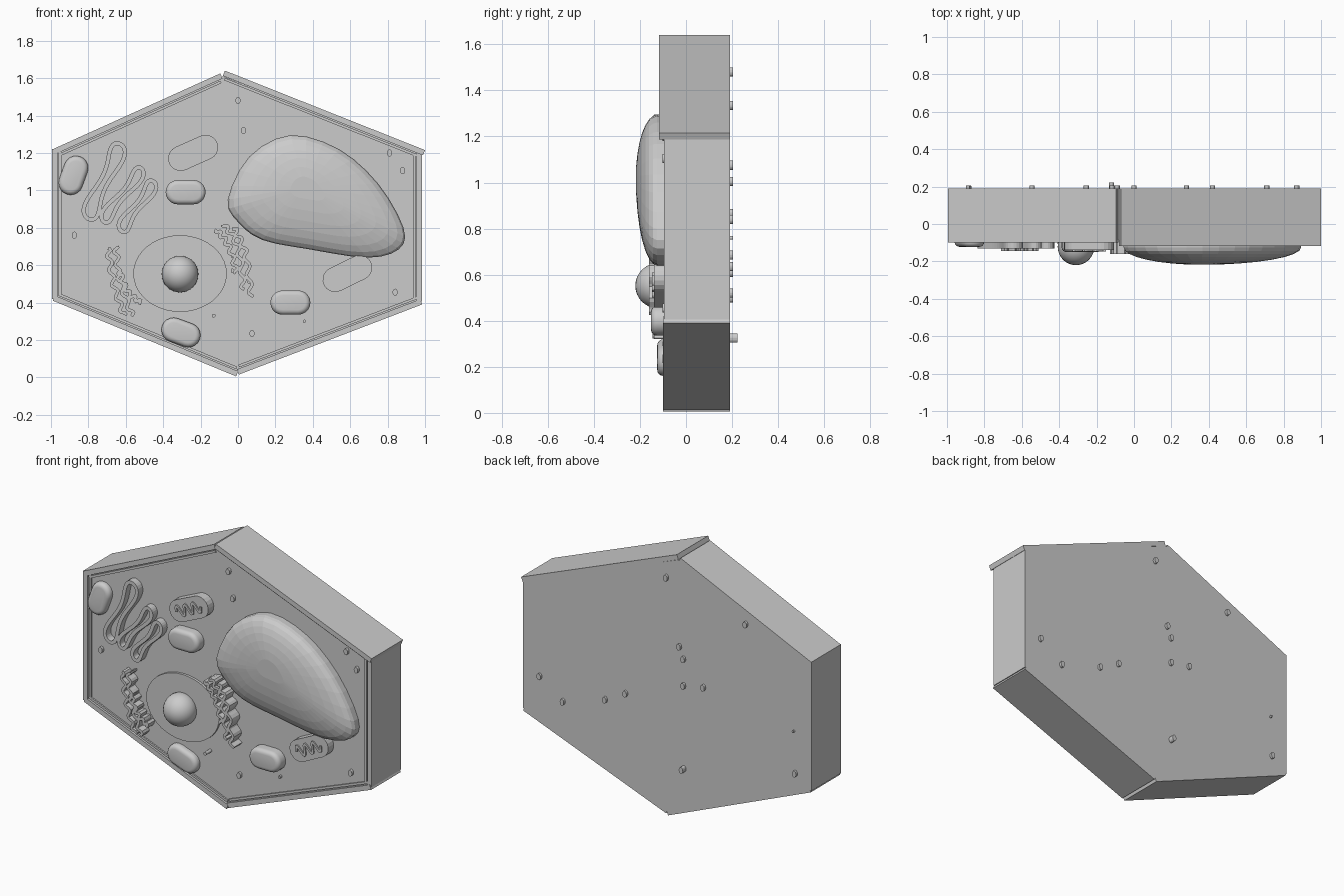
import bpy, bmesh, math
from mathutils import Vector

cube = bpy.data.objects.get("Cube")
if cube:
    bpy.data.objects.remove(cube, do_unlink=True)

grey = bpy.data.materials.new("light_grey")
grey.use_nodes = True
colour = (0.6, 0.6, 0.6, 1)
grey.diffuse_color = colour
grey.node_tree.nodes["Principled BSDF"].inputs["Base Color"].default_value = colour

FACE = -0.085   # front of the base plate
BACK = 0.19     # rear plane


def finish(name, bm, smooth=False):
    bmesh.ops.recalc_face_normals(bm, faces=bm.faces)
    mesh = bpy.data.meshes.new(name)
    bm.to_mesh(mesh)
    bm.free()
    mesh.materials.append(grey)
    obj = bpy.data.objects.new(name, mesh)
    bpy.context.collection.objects.link(obj)
    if smooth:
        bpy.ops.object.select_all(action='DESELECT')
        obj.select_set(True)
        bpy.context.view_layer.objects.active = obj
        bpy.ops.object.shade_smooth_by_angle(angle=math.radians(40))
    return obj


def extrude_back(bm, depth):
    res = bmesh.ops.extrude_face_region(bm, geom=bm.faces[:])
    verts = [g for g in res["geom"] if isinstance(g, bmesh.types.BMVert)]
    bmesh.ops.translate(bm, verts=verts, vec=(0, depth, 0))


def prism(name, pts, front, back, bevel=0, smooth=False):
    bm = bmesh.new()
    bm.faces.new([bm.verts.new((x, front, z)) for x, z in pts])
    extrude_back(bm, back - front)
    if bevel:
        edges = [e for e in bm.edges if all(v.co.y < front + 1e-4 for v in e.verts)]
        bmesh.ops.bevel(bm, geom=edges, offset=bevel, segments=4, profile=0.5, affect='EDGES')
    return finish(name, bm, smooth)


def spline(pts, closed, steps=6):
    p = [Vector(q) for q in pts]
    n = len(p)
    get = (lambda i: p[i % n]) if closed else (lambda i: p[max(0, min(n - 1, i))])
    out = []
    for i in range(n if closed else n - 1):
        a, b, c, d = (get(i + k) for k in (-1, 0, 1, 2))
        for s in range(steps):
            t = s / steps
            out.append(0.5 * (2 * b + (c - a) * t + (2 * a - 5 * b + 4 * c - d) * t ** 2
                              + (3 * b - a - 3 * c + d) * t ** 3))
    return out if closed else out + [p[-1]]


def ribbon(name, pts, width, front, back, closed=False):
    bm = bmesh.new()
    n = len(pts)
    pairs = []
    for i, p in enumerate(pts):
        a = pts[(i - 1) % n] if closed else pts[max(i - 1, 0)]
        b = pts[(i + 1) % n] if closed else pts[min(i + 1, n - 1)]
        t = (b - a).normalized() * width / 2
        pairs.append([bm.verts.new((p.x - s * t.y, front, p.y + s * t.x)) for s in (1, -1)])
    for i in range(n if closed else n - 1):
        (a, b), (c, d) = pairs[i], pairs[(i + 1) % n]
        bm.faces.new((a, b, d, c))
    extrude_back(bm, back - front)
    return finish(name, bm)


def capsule(cx, cz, length, radius, degrees, n=10):
    a = math.radians(degrees)
    pts = []
    for side in (1, -1):
        for i in range(n + 1):
            t = -math.pi / 2 + math.pi * i / n
            u, w = side * (length - radius + radius * math.cos(t)), side * radius * math.sin(t)
            pts.append((cx + u * math.cos(a) - w * math.sin(a), cz + u * math.sin(a) + w * math.cos(a)))
    return pts


def ellipse(cx, cz, rx, rz, n=32):
    return [(cx + rx * math.cos(math.tau * i / n), cz + rz * math.sin(math.tau * i / n)) for i in range(n)]


# Base plate
hexagon = [Vector(p) for p in [(0, 0.025), (0.97, 0.40), (0.97, 1.205), (-0.08, 1.61), (-0.975, 1.215), (-0.975, 0.42)]]
centre = Vector((0, 0.81))
prism("base_plate", hexagon, FACE, BACK)

# Outer wall slabs and the inner membrane strips
walls = [("lower_left", (-0.99, 0.41), (-0.01, 0.005), -0.1),
         ("lower_right", (0.005, 0.015), (0.985, 0.39), -0.1),
         ("right", (0.985, 0.405), (0.985, 1.2), -0.095),
         ("upper_right", (1.0, 1.215), (-0.07, 1.64), -0.118),
         ("upper_left", (-0.095, 1.625), (-0.99, 1.22), -0.1),
         ("left", (-0.995, 1.22), (-0.995, 0.42), -0.1)]
for name, a, b, front in walls:
    a, b = Vector(a), Vector(b)
    t = (b - a).normalized()
    inward = Vector((-t.y, t.x))
    prism(name + "_wall", [a, b, b + inward * 0.03, a + inward * 0.03], front, BACK)
    m = inward * 0.036
    a2, b2 = a + m + t * 0.015, b + m - t * 0.015
    prism(name + "_membrane", [a2, b2, b2 + inward * 0.014, a2 + inward * 0.014], -0.094, FACE + 0.01)

# Large vacuole: faceted dome over an egg outline
outline = spline([(-0.055, 0.95), (0.06, 1.18), (0.28, 1.295), (0.54, 1.22), (0.75, 1.035),
                  (0.885, 0.8), (0.86, 0.685), (0.69, 0.64), (0.38, 0.685), (0.13, 0.735), (0.0, 0.83)], True, 3)
peak = Vector((0.36, 1.02))
bm = bmesh.new()
rings = []
levels = 8
for k in range(levels + 1):
    ang = math.pi / 2 * k / levels
    s, y = (1, FACE) if k == 0 else (math.cos(ang - math.pi / 16), -0.125 - 0.093 * math.sin(ang - math.pi / 16))
    rings.append([bm.verts.new((q.x, y, q.y)) for q in (peak.lerp(p, s) for p in outline)])
n = len(outline)
for r0, r1 in zip(rings, rings[1:]):
    for i in range(n):
        bm.faces.new((r0[i], r0[(i + 1) % n], r1[(i + 1) % n], r1[i]))
bm.faces.new(rings[-1])
bm.faces.new(rings[0])
finish("vacuole", bm)

# Nucleus disc and nucleolus ball
prism("nucleus", ellipse(-0.31, 0.555, 0.25, 0.205, 40), -0.1, FACE + 0.01)
bm = bmesh.new()
bmesh.ops.create_uvsphere(bm, u_segments=32, v_segments=16, radius=0.098)
bmesh.ops.translate(bm, verts=bm.verts, vec=(-0.31, -0.122, 0.552))
finish("nucleolus", bm, True)

# Chloroplasts: rounded pills
for i, (x, z, angle, front) in enumerate([(-0.88, 1.08, 70, -0.122), (-0.28, 0.99, 0, -0.15),
                                         (0.28, 0.4, 0, -0.152), (-0.305, 0.24, -20, -0.125)]):
    prism(f"chloroplast_{i + 1}", capsule(x, z, 0.107, 0.065, angle), front, FACE + 0.01, 0.026, True)

# Mitochondria: flat pills with a raised fold
for i, (x, z, angle) in enumerate([(-0.24, 1.2, 24), (0.585, 0.555, 26)]):
    prism(f"mitochondrion_{i + 1}", capsule(x, z, 0.14, 0.067, angle), -0.14, FACE + 0.01)
    a = math.radians(angle)
    fold = []
    for k in range(41):
        u, w = -0.09 + 0.18 * k / 40, 0.032 * math.sin(k / 40 * math.tau * 3)
        fold.append(Vector((x + u * math.cos(a) - w * math.sin(a), z + u * math.sin(a) + w * math.cos(a))))
    ribbon(f"mitochondrion_fold_{i + 1}", fold, 0.014, -0.148, -0.135)

# Stacked sacs: waisted loops
for i, (top, bottom, wide) in enumerate([((-0.635, 1.25), (-0.795, 0.845), 0.058),
                                         ((-0.52, 1.12), (-0.715, 0.83), 0.042),
                                         ((-0.455, 1.05), (-0.62, 0.78), 0.042)]):
    a, b = Vector(top), Vector(bottom)
    mid, axis = (a + b) / 2, (a - b) / 2
    side = Vector((axis.y, -axis.x)).normalized()
    loop = []
    for k in range(48):
        t = math.tau * k / 48
        u = math.cos(t)
        w = wide * math.sin(t) * (0.3 + 1.0 * u * u)
        loop.append(mid + axis * u + side * (w * 1.25 + 0.012 * math.sin(3 * u)))
    ribbon(f"stacked_sac_{i + 1}", loop, 0.022, -0.13, FACE + 0.01, True)

# Folded reticulum: wavy strands on both sides of the nucleus
strands = [("left", [(-0.695, 0.69), (-0.665, 0.5), (-0.61, 0.33)]),
           ("left", [(-0.655, 0.7), (-0.63, 0.52), (-0.565, 0.33)]),
           ("left", [(-0.635, 0.57), (-0.59, 0.46), (-0.52, 0.4)]),
           ("right", [(-0.115, 0.79), (-0.05, 0.7), (-0.005, 0.56)]),
           ("right", [(-0.075, 0.82), (0.0, 0.69), (0.03, 0.47)]),
           ("right", [(-0.02, 0.8), (0.04, 0.66), (0.07, 0.43)])]
for i, (place, pts) in enumerate(strands):
    path = spline(pts, False, 20)
    wavy = []
    for k, p in enumerate(path):
        t = (path[min(k + 1, len(path) - 1)] - path[max(k - 1, 0)]).normalized()
        wavy.append(p + Vector((-t.y, t.x)) * 0.013 * math.sin(k * 0.85 + i))
    ribbon(f"{place}_reticulum_{i + 1}", wavy, 0.017, -0.145 if place == "left" else -0.16, FACE + 0.01)

# Small granules on the front
for i, (x, z, r) in enumerate([(0, 1.48, 0.016), (0.03, 1.32, 0.016), (0.81, 1.2, 0.016), (0.88, 1.105, 0.016),
                              (0.84, 0.455, 0.016), (0.075, 0.235, 0.016), (-0.875, 0.76, 0.016),
                              (0.355, 0.3, 0.008), (-0.03, 0.57, 0.01), (0.06, 0.51, 0.01), (-0.03, 0.65, 0.01)]):
    prism(f"granule_{i + 1}", ellipse(x, z, r * 0.85, r * 1.2, 16), -0.102, FACE + 0.01)
prism("granule_tall", ellipse(-0.13, 0.33, 0.01, 0.01, 12), -0.138, FACE + 0.01)

# Pegs on the rear
for i, (x, z) in enumerate([(0, 1.48), (-0.545, 1.335), (-0.09, 1.075), (-0.118, 1.005), (-0.118, 0.84),
                           (-0.255, 0.865), (0.28, 0.685), (0.42, 0.61), (0.71, 0.52), (0.87, 0.635), (-0.885, 0.5)]):
    prism(f"rear_peg_{i + 1}", ellipse(x, z, 0.014, 0.02, 16), BACK - 0.01, BACK + 0.015)
prism("rear_peg_small", ellipse(-0.875, 0.76, 0.007, 0.008, 10), BACK - 0.01, BACK + 0.013)
prism("rear_peg_tall", ellipse(-0.12, 0.325, 0.014, 0.02, 16), BACK - 0.01, BACK + 0.033)
